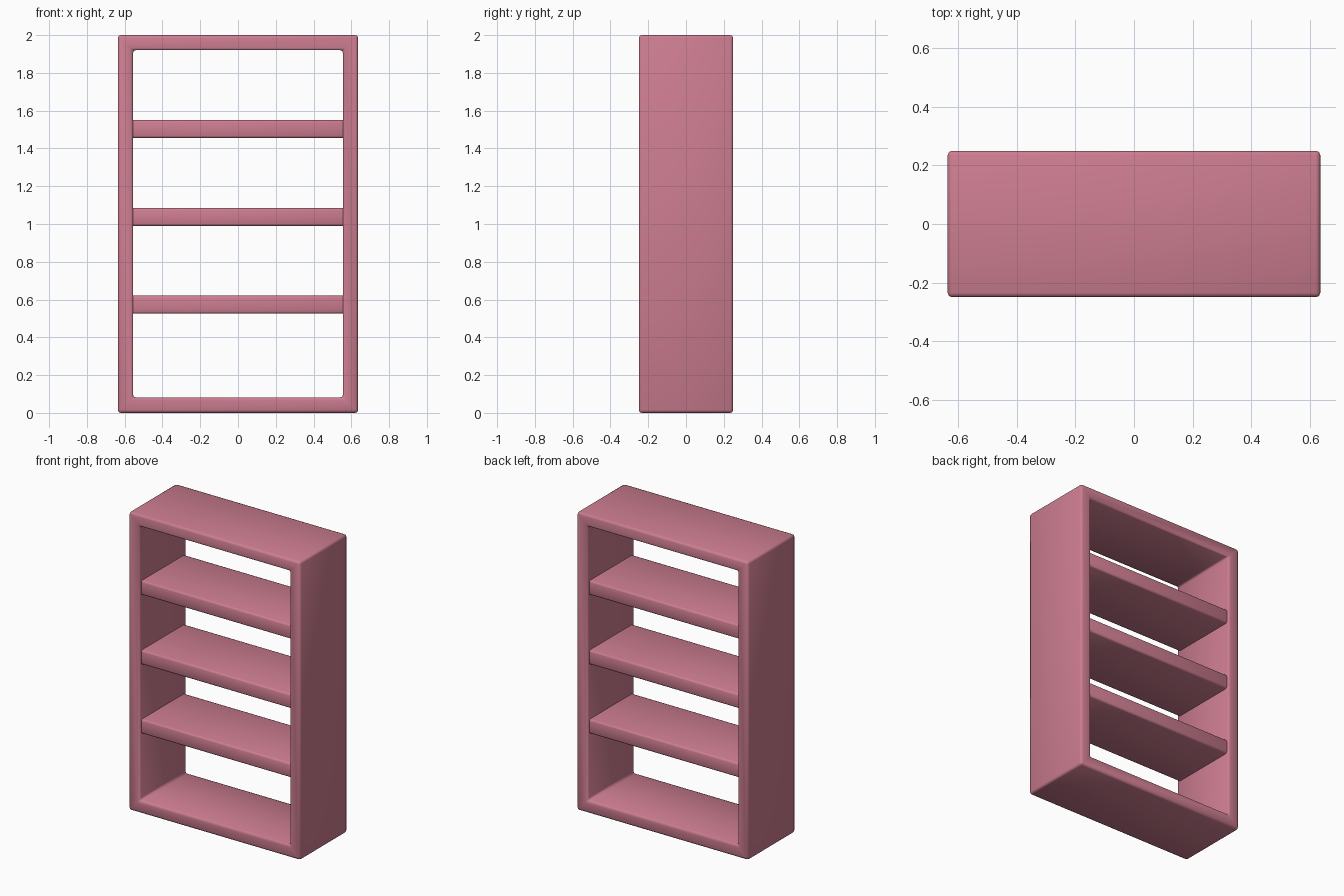
import bpy, bmesh

if "Cube" in bpy.data.objects:
    bpy.data.objects.remove(bpy.data.objects["Cube"])

rose = bpy.data.materials.new("dusty_rose")
rose.diffuse_color = (0.61, 0.205, 0.28, 1)
rose.use_nodes = True
rose.node_tree.nodes["Principled BSDF"].inputs["Base Color"].default_value = rose.diffuse_color

HX, HY, H = 0.636, 0.25, 2.0          # outer half width, half depth, height
IX, Z0, Z1 = 0.556, 0.082, 1.92       # opening


def finish(name, bm, bevel):
    bmesh.ops.recalc_face_normals(bm, faces=bm.faces)
    me = bpy.data.meshes.new(name)
    bm.to_mesh(me)
    bm.free()
    me.materials.append(rose)
    for p in me.polygons:
        p.use_smooth = True
    ob = bpy.data.objects.new(name, me)
    bpy.context.collection.objects.link(ob)
    m = ob.modifiers.new("soft_edges", 'BEVEL')
    m.width = bevel
    m.segments = 2
    m.limit_method = 'ANGLE'
    return ob


# Open frame: a rectangular ring running through the full depth
bm = bmesh.new()
outer = [(-HX, 0), (HX, 0), (HX, H), (-HX, H)]
inner = [(-IX, Z0), (IX, Z0), (IX, Z1), (-IX, Z1)]
rings = [[bm.verts.new((x, y, z)) for x, z in loop]
         for loop, y in ((outer, -HY), (inner, -HY), (inner, HY), (outer, HY))]
for k in range(4):
    a, b = rings[k], rings[(k + 1) % 4]
    for i in range(4):
        j = (i + 1) % 4
        bm.faces.new((a[i], a[j], b[j], b[i]))
finish("frame", bm, 0.015)

# Three shelves, slightly recessed and tucked into the side walls
for n, z in enumerate((0.573, 1.037, 1.503)):
    bm = bmesh.new()
    bmesh.ops.create_cube(bm, size=1)
    bmesh.ops.scale(bm, vec=(2 * IX + 0.04, 0.46, 0.096), verts=bm.verts)
    bmesh.ops.translate(bm, vec=(0, 0, z), verts=bm.verts)
    finish(f"shelf_{n + 1}", bm, 0.012)
